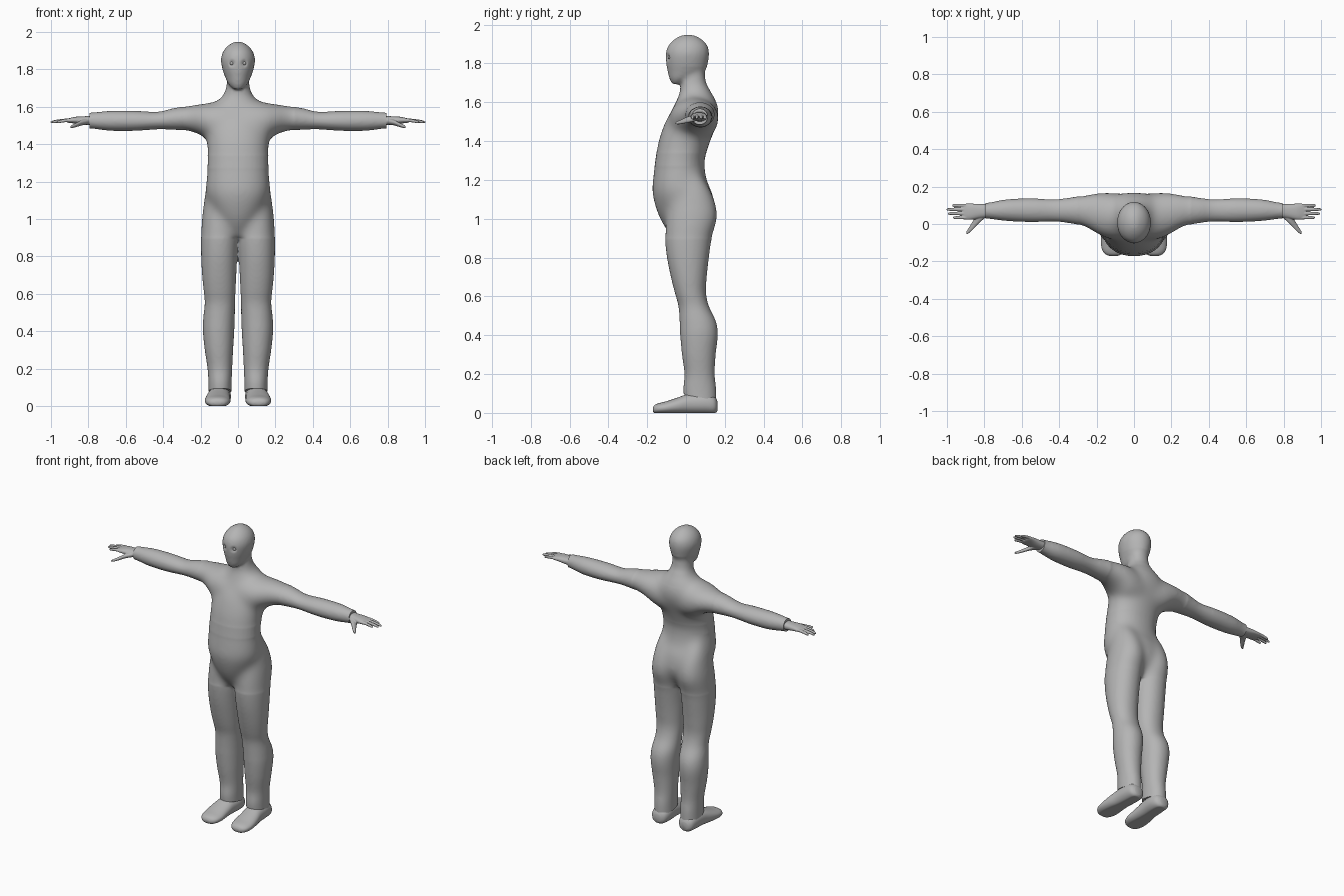
import bpy, bmesh, math
from mathutils import Vector

cube = bpy.data.objects.get("Cube")
if cube:
    bpy.data.objects.remove(cube, do_unlink=True)

grey = bpy.data.materials.new("plain grey")
grey.use_nodes = True
grey.diffuse_color = (0.46, 0.46, 0.46, 1)
grey.node_tree.nodes["Principled BSDF"].inputs["Base Color"].default_value = (0.46, 0.46, 0.46, 1)

# which coordinate is the length, then the two across it
AXES = {"x": (0, 1, 2), "y": (1, 0, 2), "z": (2, 0, 1)}


def spline(rows, steps=4):
    """Pass a smooth curve through the section rows."""
    out = []
    for i in range(len(rows) - 1):
        quad = [rows[max(i - 1, 0)], rows[i], rows[i + 1], rows[min(i + 2, len(rows) - 1)]]
        for k in range(steps):
            t = k / steps
            out.append([b + t * ((c - a) + t * (2 * a - 5 * b + 4 * c - d + t * (3 * b - a - 3 * c + d))) / 2
                        for a, b, c, d in zip(*quad)])
    return out + [rows[-1]]


def loft(bm, axis, rows, side=1, power=2.0, sides=32):
    """Skin rounded sections: (position, low a, high a, low b, high b)."""
    n, a, b = AXES[axis]
    rings = []
    for pos, a0, a1, b0, b1 in spline(rows):
        ring = []
        for k in range(sides):
            ang = math.tau * k / sides
            c, s = math.cos(ang), math.sin(ang)
            p = Vector()
            p[n] = pos
            p[a] = (a0 + a1) / 2 + (a1 - a0) / 2 * math.copysign(abs(c) ** (2 / power), c)
            p[b] = (b0 + b1) / 2 + (b1 - b0) / 2 * math.copysign(abs(s) ** (2 / power), s)
            p.x *= side
            ring.append(bm.verts.new(p))
        rings.append(ring)
    faces = [bm.faces.new(rings[0]), bm.faces.new(rings[-1][::-1])]
    for lo, hi in zip(rings, rings[1:]):
        for k in range(sides):
            j = (k + 1) % sides
            faces.append(bm.faces.new((lo[k], hi[k], hi[j], lo[j])))
    bmesh.ops.recalc_face_normals(bm, faces=faces)


def finish(name, bm):
    mesh = bpy.data.meshes.new(name)
    bm.to_mesh(mesh)
    bm.free()
    mesh.materials.append(grey)
    obj = bpy.data.objects.new(name, mesh)
    bpy.context.collection.objects.link(obj)
    return obj


def fuse(obj, voxel, rounds):
    """Melt overlapping lofts into one skin and return it as a bmesh."""
    remesh = obj.modifiers.new("fuse", "REMESH")
    remesh.mode = "VOXEL"
    remesh.voxel_size = voxel
    soft = obj.modifiers.new("soften", "SMOOTH")
    soft.factor = 0.5
    soft.iterations = rounds
    graph = bpy.context.evaluated_depsgraph_get()
    bm = bmesh.new()
    bm.from_mesh(obj.evaluated_get(graph).to_mesh())
    obj.modifiers.clear()
    return bm


def blend(bm, rounds, inside):
    """Relax the skin only where two limbs meet."""
    verts = [v for v in bm.verts if inside(abs(v.co.x), v.co.y, v.co.z)]
    for _ in range(rounds):
        bmesh.ops.smooth_vert(bm, verts=verts, factor=0.5,
                              use_axis_x=True, use_axis_y=True, use_axis_z=True)


def shade(obj):
    bpy.ops.object.select_all(action="DESELECT")
    obj.select_set(True)
    bpy.context.view_layer.objects.active = obj
    bpy.ops.object.shade_smooth_by_angle(angle=math.radians(45))


def even(rows):
    """Sections symmetric in x, given by half width."""
    return [(z, -w, w, y0, y1) for z, w, y0, y1 in rows]


# Suited body: torso, neck, head, legs and sleeves
TORSO = [(.89, .025, -.05, .06), (.95, .075, -.108, .11), (1.03, .135, -.148, .15),
         (1.13, .172, -.174, .137), (1.2, .17, -.171, .107), (1.3, .162, -.158, .096),
         (1.4, .166, -.142, .126), (1.5, .172, -.107, .163), (1.56, .165, -.072, .17),
         (1.62, .122, -.045, .151), (1.66, .082, -.032, .127), (1.7, .064, -.027, .104),
         (1.76, .057, -.02, .096)]
HEAD = [(1.693, .022, -.07, -.03), (1.72, .05, -.085, .03), (1.76, .07, -.095, .097),
        (1.8, .083, -.102, .112), (1.85, .091, -.104, .119), (1.89, .082, -.092, .111),
        (1.92, .061, -.065, .086), (1.94, .033, -.033, .053), (1.948, .012, -.005, .025)]
LEG = [(.03, .035, .157, -.005, .157), (.12, .034, .158, -.014, .156), (.2, .031, .163, -.008, .148),
       (.3, .026, .178, -.021, .153), (.4, .02, .188, -.03, .164), (.47, .017, .186, -.033, .155),
       (.55, .016, .178, -.039, .118), (.62, .013, .184, -.058, .103), (.7, .009, .192, -.078, .107),
       (.8, .004, .197, -.098, .118), (.9, -.002, .198, -.108, .133), (1, -.002, .194, -.104, .163),
       (1.08, .005, .184, -.09, .154), (1.16, .02, .172, -.065, .12), (1.24, .04, .145, -.02, .07)]
ARM = [(.05, -.09, .16, 1.38, 1.63), (.14, -.08, .17, 1.405, 1.625), (.2, -.053, .167, 1.447, 1.615),
       (.27, -.013, .154, 1.471, 1.605), (.35, .005, .14, 1.477, 1.591), (.43, .013, .132, 1.479, 1.573),
       (.55, .01, .137, 1.471, 1.578), (.68, .016, .132, 1.471, 1.578), (.78, .028, .114, 1.483, 1.569),
       (.84, .03, .112, 1.485, 1.566)]

bm = bmesh.new()
loft(bm, "z", even(TORSO), power=2.15)
loft(bm, "z", even(HEAD))
for side in (1, -1):
    loft(bm, "z", LEG, side, 2.1)
    loft(bm, "x", ARM, side)
body = finish("suited_body", bm)
bm = fuse(body, .0075, 12)
blend(bm, 60, lambda x, y, z: .9 < z < 1.27)
blend(bm, 60, lambda x, y, z: x < .3 and 1.34 < z < 1.67)
blend(bm, 10, lambda x, y, z: x < .2 and y > -.02 and 1.6 < z < 1.78)

# Shallow eye sockets
for side in (1, -1):
    eye = Vector((side * .033, -.094, 1.832))
    for v in bm.verts:
        d = (v.co - eye).length
        if d < .022:
            v.co.y += .012 * (1 - d / .022)

# Crisp cuffs at wrists and ankles
CUFFS = [((.795, 0, 0), (-1, 0, 0)), ((-.795, 0, 0), (1, 0, 0)), ((0, .07, .08), (0, .18, 1))]
for point, normal in CUFFS:
    geom = bm.verts[:] + bm.edges[:] + bm.faces[:]
    bmesh.ops.bisect_plane(bm, geom=geom, plane_co=point, plane_no=normal, clear_inner=True)
    bmesh.ops.holes_fill(bm, edges=[e for e in bm.edges if e.is_boundary], sides=0)
bm.to_mesh(body.data)
bm.free()
shade(body)

# Hands, shoes and eyes
PALM = [(.76, .036, .107, 1.5, 1.553), (.82, .031, .107, 1.503, 1.549), (.87, .023, .109, 1.51, 1.546),
        (.905, .024, .108, 1.514, 1.538), (.918, .032, .1, 1.518, 1.533)]
THUMB = [(.8, .03, .085, 1.505, 1.54), (.835, -.002, .062, 1.5, 1.53), (.862, -.031, .015, 1.492, 1.515),
         (.886, -.052, -.024, 1.486, 1.503), (.897, -.056, -.042, 1.487, 1.497)]
FINGERS = [(.034, .968), (.056, .996), (.078, 1.002), (.099, .972)]
SHOE = [(-.171, .09, .13, .01, .026), (-.162, .068, .152, -.002, .04), (-.14, .05, .169, -.005, .05),
        (-.1, .041, .177, -.006, .06), (-.04, .042, .173, -.006, .08), (.02, .042, .163, -.006, .1),
        (.1, .038, .158, -.006, .105), (.145, .05, .148, -.004, .088), (.162, .075, .125, .01, .06)]

for side, label in ((1, "left"), (-1, "right")):
    bm = bmesh.new()
    loft(bm, "x", PALM, side, 2.3)
    loft(bm, "x", THUMB, side)
    for y, tip in FINGERS:
        rows = []
        for t, r in ((0, .0085), (.35, .009), (.7, .0085), (.93, .007), (1, .003)):
            z = 1.529 - .012 * t * t
            rows.append((.88 + (tip - .88) * t, y - r, y + r, z - r, z + r))
        loft(bm, "x", rows, side, sides=16)
    hand = finish(label + "_hand", bm)
    bm = fuse(hand, .0032, 3)
    bm.to_mesh(hand.data)
    bm.free()
    shade(hand)

    bm = bmesh.new()
    loft(bm, "y", SHOE, side, 2.2, 40)
    for v in bm.verts:
        v.co.z = max(v.co.z, 0)
    shade(finish(label + "_shoe", bm))

    bm = bmesh.new()
    bmesh.ops.create_uvsphere(bm, u_segments=20, v_segments=12, radius=.01)
    bmesh.ops.translate(bm, verts=bm.verts, vec=(side * .033, -.083, 1.832))
    shade(finish(label + "_eye", bm))
